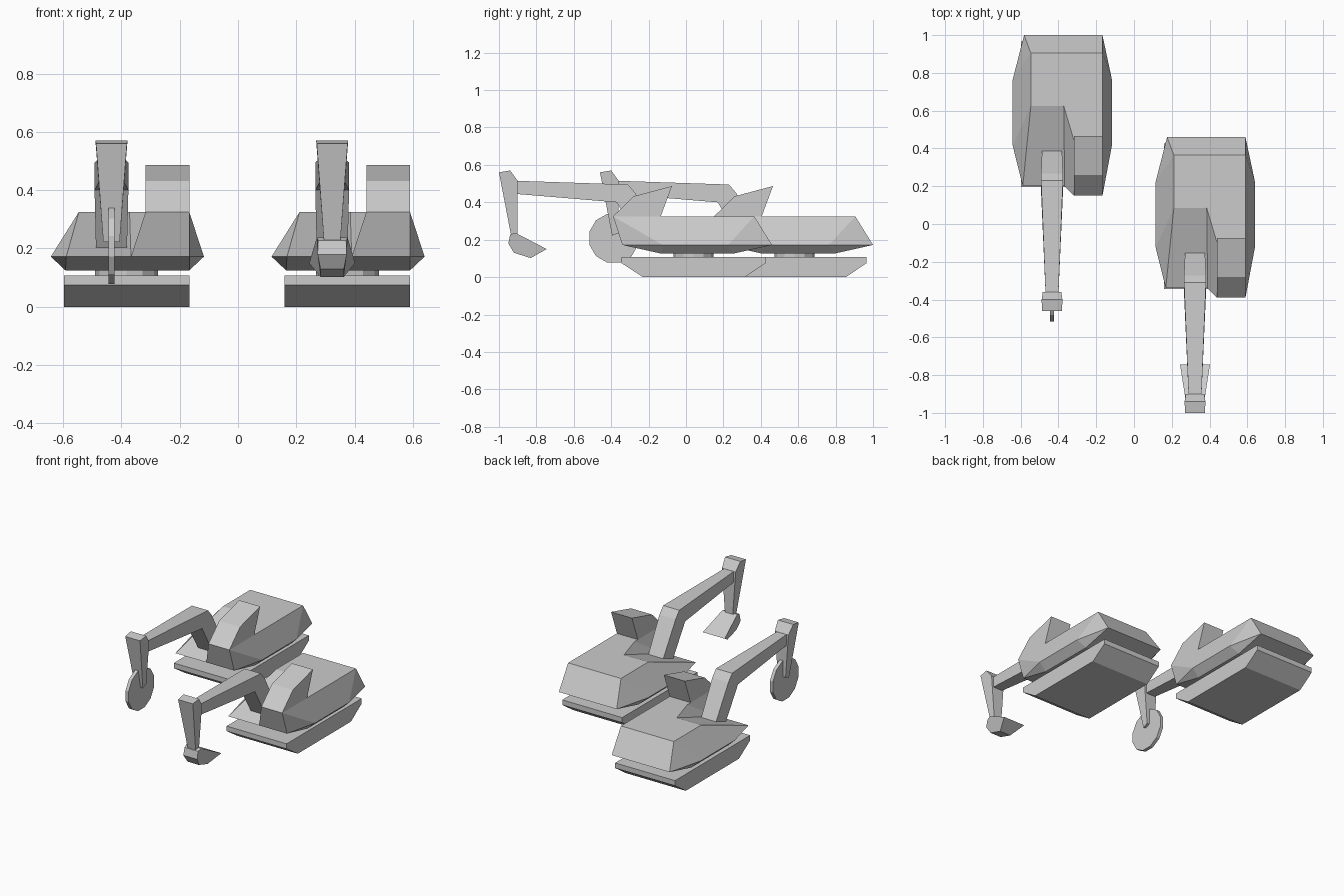
import bpy, bmesh, math

if "Cube" in bpy.data.objects:
    bpy.data.objects.remove(bpy.data.objects["Cube"])


def make(name, verts, faces, offset):
    bm = bmesh.new()
    vs = [bm.verts.new((x + offset[0], y + offset[1], z)) for x, y, z in verts]
    for f in faces:
        bm.faces.new([vs[i] for i in f])
    bmesh.ops.recalc_face_normals(bm, faces=bm.faces)
    mesh = bpy.data.meshes.new(name)
    bm.to_mesh(mesh)
    bm.free()
    ob = bpy.data.objects.new(name, mesh)
    bpy.context.collection.objects.link(ob)
    return ob


def slab(name, profile, cx, offset):
    """Side profile of (y, z, half width) points, spanned across x."""
    n = len(profile)
    verts = [(cx + s * w, y, z) for s in (-1, 1) for y, z, w in profile]
    faces = [range(n), range(n, 2 * n)]
    faces += [(i, (i + 1) % n, (i + 1) % n + n, i + n) for i in range(n)]
    return make(name, verts, faces, offset)


def constant(points, w):
    return [(y, z, w) for y, z in points]


# Hull outlines: top deck (0-6), widest ring (7-15), underside (16-19)
TOP = [(.206, .365), (.585, .365), (.585, -.39), (.435, -.39),
       (.435, -.10), (.38, .085), (.206, .085)]
MID = [(.17, .46), (.585, .46), (.635, .225), (.635, -.125), (.585, -.34),
       (.385, -.34), (.163, -.34), (.11, -.125), (.11, .225)]
LOW = [(.16, .25), (.585, .25), (.585, -.13), (.16, -.13)]
HULL = [(x, y, z) for ring, z in ((TOP, .325), (MID, .172), (LOW, .125))
        for x, y in ring]
HULL_FACES = [
    (0, 1, 2, 3, 4, 5, 6),                                   # top deck
    (6, 5, 12, 13), (5, 4, 12), (4, 3, 12),                  # boom recess
    (3, 2, 11, 12), (2, 10, 11), (1, 9, 10, 2), (1, 8, 9),   # front and right
    (0, 7, 8, 1), (0, 15, 7), (6, 14, 15, 0), (6, 13, 14),   # rear and left
    (7, 16, 17, 8), (8, 17, 9), (9, 17, 18, 10), (10, 18, 11),
    (11, 18, 19, 13, 12), (13, 19, 14), (14, 19, 16, 15), (15, 16, 7),
    (16, 17, 18, 19)]

TRACK = [(-.345, .108), (.425, .108), (.425, .075), (.315, 0), (-.23, 0), (-.345, .075)]
CAB = [(-.39, .325), (-.28, .432), (-.075, .487), (-.135, .325)]
BOOM = [(-.91, .515, .034), (-.31, .495, .058), (-.272, .45, .058), (-.15, .235, .053),
        (-.25, .195, .053), (-.37, .40, .058), (-.91, .445, .034)]
STICK = [(-1, .56, .053), (-.94, .57, .055), (-.9, .515, .049),
         (-.9, .235, .028), (-.935, .222, .028)]
BUCKET = [(-.94, .228, .048), (-.912, .237, .053), (-.745, .15, .079),
          (-.83, .102, .04), (-.92, .13, .04), (-.95, .18, .05)]
ARM_X = .318

for name, off in (("bucket_digger", (.005, 0)), ("saw_digger", (-.752, .54))):
    # Undercarriage and body
    slab(name + "_track_base", constant(TRACK, .215), .37, off)
    ring = [(math.cos(a) * .108, math.sin(a) * .108)
            for a in (math.tau * i / 12 for i in range(12))]
    make(name + "_turntable",
         [(.37 + x, .04 + y, z) for z in (.1, .13) for x, y in ring],
         [range(12), range(12, 24)]
         + [(i, (i + 1) % 12, (i + 1) % 12 + 12, i + 12) for i in range(12)], off)
    make(name + "_body", HULL, HULL_FACES, off)
    slab(name + "_cab", constant(CAB, .075), .51, off)
    # Arm
    slab(name + "_boom", BOOM, ARM_X, off)
    slab(name + "_stick", STICK, ARM_X, off)
    # Tool at the end of the arm
    if name.startswith("bucket"):
        slab(name + "_bucket", BUCKET, ARM_X, off)
    else:
        disc = [(-.926 + .135 * math.cos(a), .208 + .135 * math.sin(a))
                for a in (math.tau * (i + .5) / 12 for i in range(12))]
        slab(name + "_saw_disc", constant(disc, .011), ARM_X, off)
